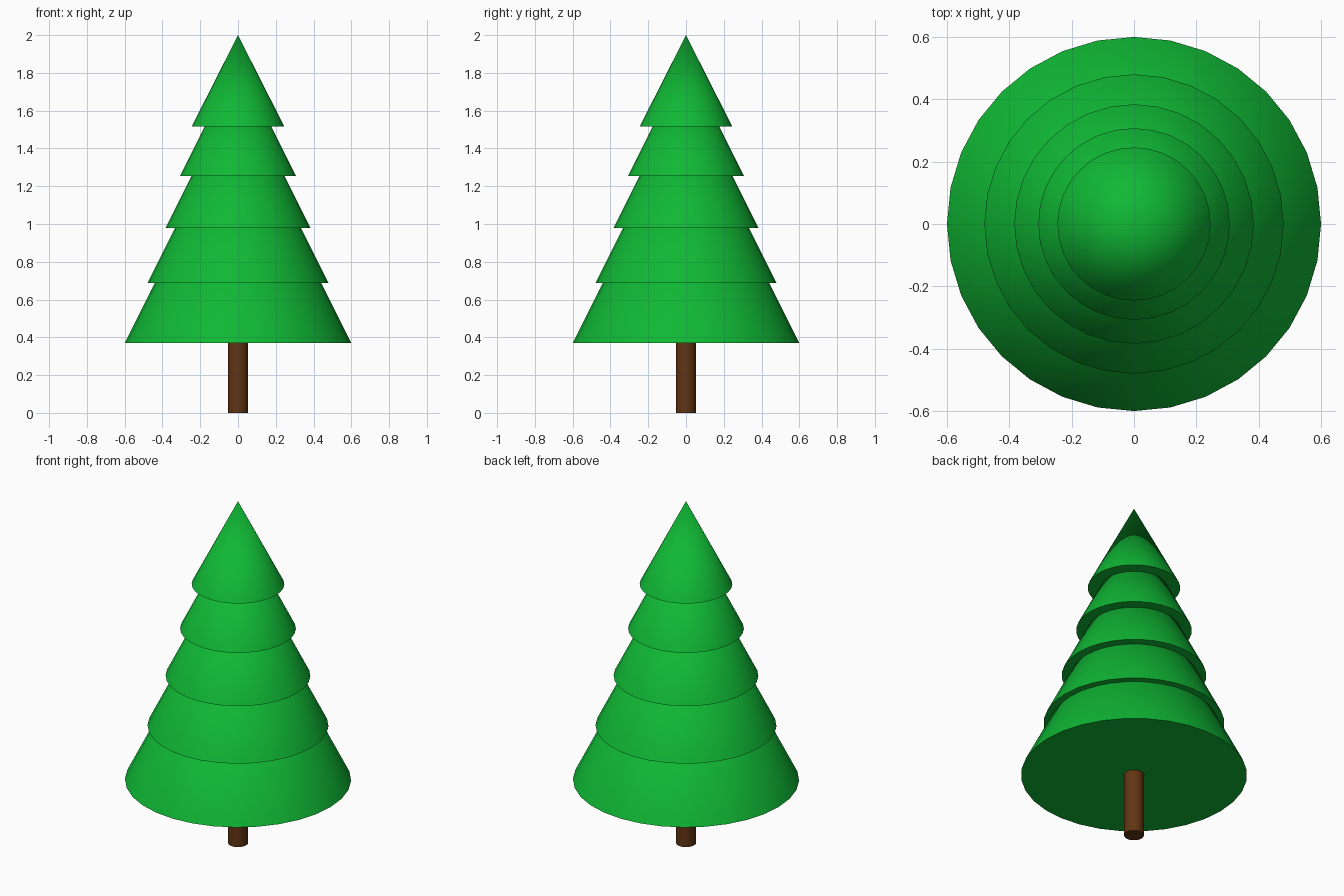
import bpy
import math

if "Cube" in bpy.data.objects:
    bpy.data.objects.remove(bpy.data.objects["Cube"])


def material(name, color):
    mat = bpy.data.materials.new(name)
    mat.diffuse_color = color
    mat.use_nodes = True
    mat.node_tree.nodes["Principled BSDF"].inputs["Base Color"].default_value = mat.diffuse_color
    return mat


def finish(name, mat):
    obj = bpy.context.object
    obj.name = name
    obj.data.materials.append(mat)
    bpy.ops.object.shade_smooth_by_angle(angle=math.radians(30))


green = material("needles", (0.005, 0.48, 0.035, 1))
brown = material("bark", (0.12, 0.035, 0.006, 1))

# Trunk, ending just inside the lowest tier
trunk_top = 0.39
bpy.ops.mesh.primitive_cylinder_add(vertices=32, radius=0.053, depth=trunk_top,
                                    location=(0, 0, trunk_top / 2))
finish("trunk", brown)

# Foliage: nested closed cones, each 0.8 times the size of the one below
for i, base in enumerate((0.37, 0.687, 0.979, 1.255, 1.515)):
    radius = 0.6 * 0.8 ** i
    height = 2.0 - base if i == 4 else 2 * radius
    bpy.ops.mesh.primitive_cone_add(vertices=32, radius1=radius, radius2=0,
                                    depth=height, location=(0, 0, base + height / 2))
    finish(f"foliage_tier_{i + 1}", green)
